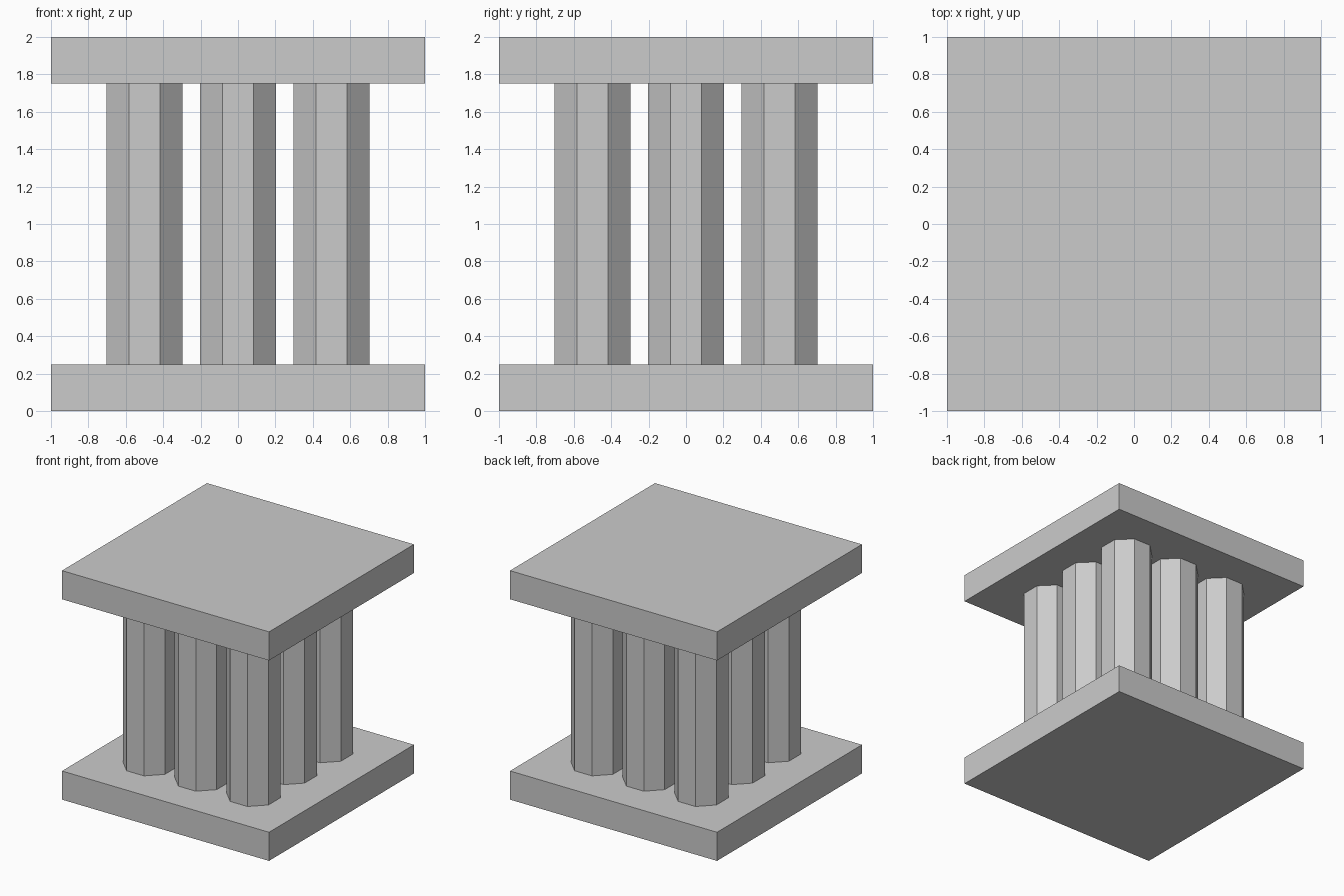
import bpy
import math

old = bpy.data.objects.get("Cube")
if old:
    bpy.data.objects.remove(old, do_unlink=True)

# One plain stone grey
GREY = (0.6, 0.6, 0.6, 1.0)
stone = bpy.data.materials.new("stone_grey")
stone.use_nodes = True
stone.diffuse_color = GREY
stone.node_tree.nodes["Principled BSDF"].inputs["Base Color"].default_value = GREY

SLAB = 0.25           # slab thickness
HEIGHT = 2.0
SPACING = 0.5         # column grid step
HALF_WIDTH = 0.203    # column centre to flat side


def finish(name):
    obj = bpy.context.object
    obj.name = name
    obj.data.materials.append(stone)
    return obj


def slab(name, z):
    bpy.ops.mesh.primitive_cube_add(size=1, location=(0, 0, z))
    obj = finish(name)
    obj.scale = (2, 2, SLAB)
    bpy.ops.object.transform_apply(location=False, rotation=False, scale=True)


def column(name, x, y):
    # Octagonal prism turned so that flat sides face the axes
    bpy.ops.mesh.primitive_cylinder_add(
        vertices=8, radius=HALF_WIDTH / math.cos(math.pi / 8),
        depth=HEIGHT - 2 * SLAB, location=(x, y, HEIGHT / 2),
        rotation=(0, 0, math.pi / 8))
    finish(name)


# Base and top slabs
slab("base_slab", SLAB / 2)
slab("top_slab", HEIGHT - SLAB / 2)

# Three by three grid of columns
for row, depth in zip((-1, 0, 1), ("front", "middle", "back")):
    for col, side in zip((-1, 0, 1), ("right", "centre", "left")):
        column(f"{depth}_{side}_column", col * SPACING, row * SPACING)
